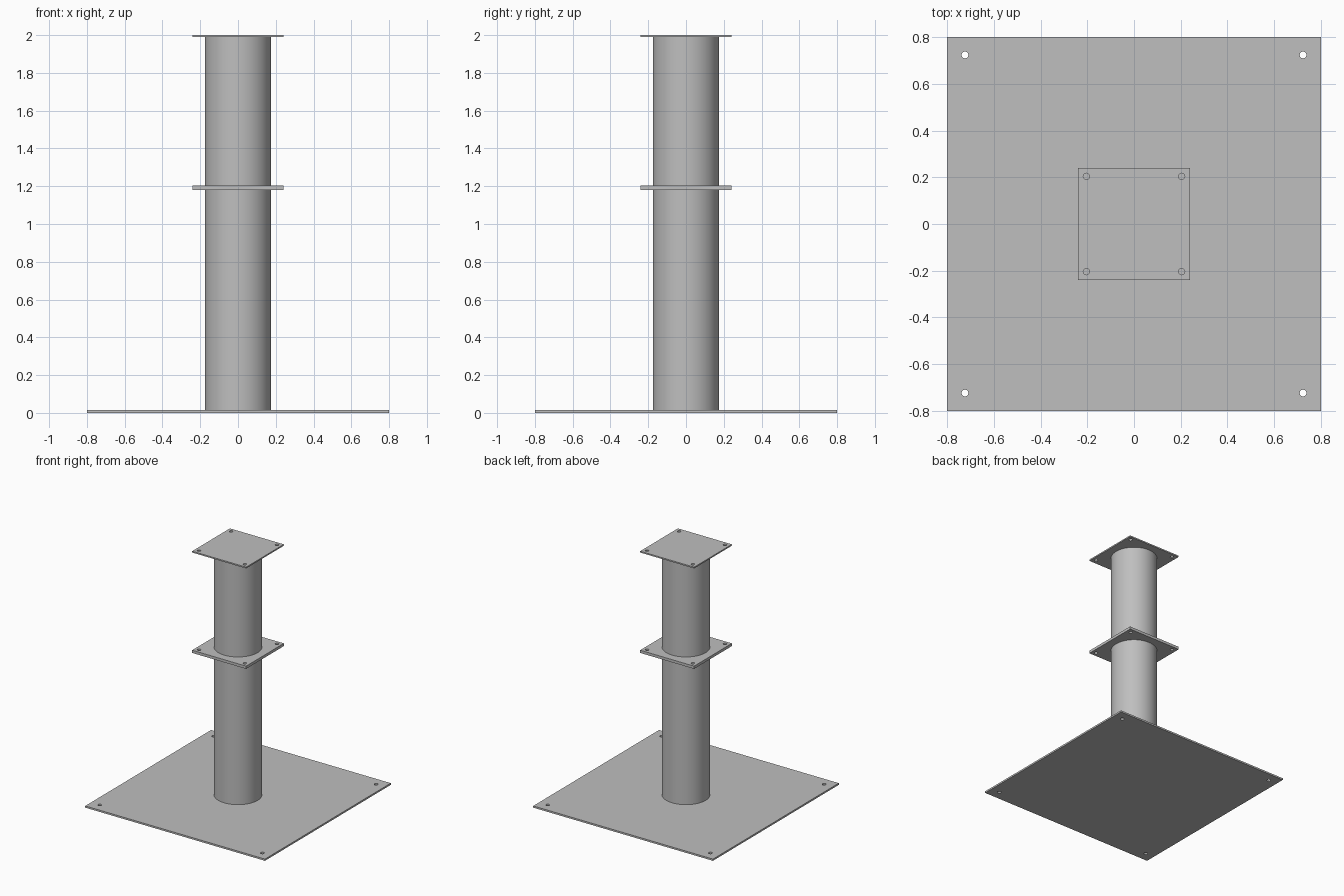
import bpy
import bmesh
from math import cos, sin, pi, radians

cube = bpy.data.objects.get("Cube")
if cube:
    bpy.data.objects.remove(cube, do_unlink=True)

# One grey steel for the whole stand
steel = bpy.data.materials.new("grey_steel")
steel.use_nodes = True
colour = (0.52, 0.52, 0.52, 1)
steel.diffuse_color = colour
steel.node_tree.nodes["Principled BSDF"].inputs["Base Color"].default_value = colour

CORNERS = [(-1, -1), (1, -1), (1, 1), (-1, 1)]


def finish(name, bm):
    bmesh.ops.recalc_face_normals(bm, faces=bm.faces)
    mesh = bpy.data.meshes.new(name)
    bm.to_mesh(mesh)
    bm.free()
    mesh.materials.append(steel)
    obj = bpy.data.objects.new(name, mesh)
    bpy.context.collection.objects.link(obj)
    return obj


def add_loop(bm, points, z):
    verts = [bm.verts.new((x, y, z)) for x, y in points]
    return [bm.edges.new((verts[i - 1], v)) for i, v in enumerate(verts)]


def plate(name, half, z, thick, hole_at, hole_r):
    """Square plate with a bolt hole through each corner."""
    bm = bmesh.new()
    edges = add_loop(bm, [(sx * half, sy * half) for sx, sy in CORNERS], z)
    for sx, sy in CORNERS:
        ring = [2 * pi * i / 24 for i in range(24)]
        edges += add_loop(bm, [(sx * hole_at + hole_r * cos(a),
                                sy * hole_at + hole_r * sin(a)) for a in ring], z)
    bmesh.ops.triangle_fill(bm, use_beauty=True, edges=edges, normal=(0, 0, 1))
    top = bmesh.ops.extrude_face_region(bm, geom=bm.faces[:], use_keep_orig=True)
    moved = [g for g in top["geom"] if isinstance(g, bmesh.types.BMVert)]
    bmesh.ops.translate(bm, verts=moved, vec=(0, 0, thick))
    return finish(name, bm)


def column(name, z0, z1, radius=0.176):
    """Round post between two plates."""
    bm = bmesh.new()
    bmesh.ops.create_cone(bm, cap_ends=True, segments=64, radius1=radius,
                          radius2=radius, depth=z1 - z0)
    bmesh.ops.translate(bm, verts=bm.verts, vec=(0, 0, (z0 + z1) / 2))
    obj = finish(name, bm)
    bpy.ops.object.select_all(action="DESELECT")
    obj.select_set(True)
    bpy.context.view_layer.objects.active = obj
    bpy.ops.object.shade_smooth_by_angle(angle=radians(30))


# Floor plate, bolted flange pair and top plate
BASE, FLANGE, JOINT = 0.014, 0.011, 1.192
plate("base_plate", 0.8, 0, BASE, 0.724, 0.0145)
plate("lower_flange", 0.24, JOINT - FLANGE, FLANGE, 0.204, 0.0135)
plate("upper_flange", 0.24, JOINT, FLANGE, 0.204, 0.0135)
plate("top_plate", 0.24, 2 - FLANGE, FLANGE, 0.204, 0.0135)

# Two post sections
column("lower_column", BASE, JOINT - FLANGE)
column("upper_column", JOINT + FLANGE, 2 - FLANGE)
